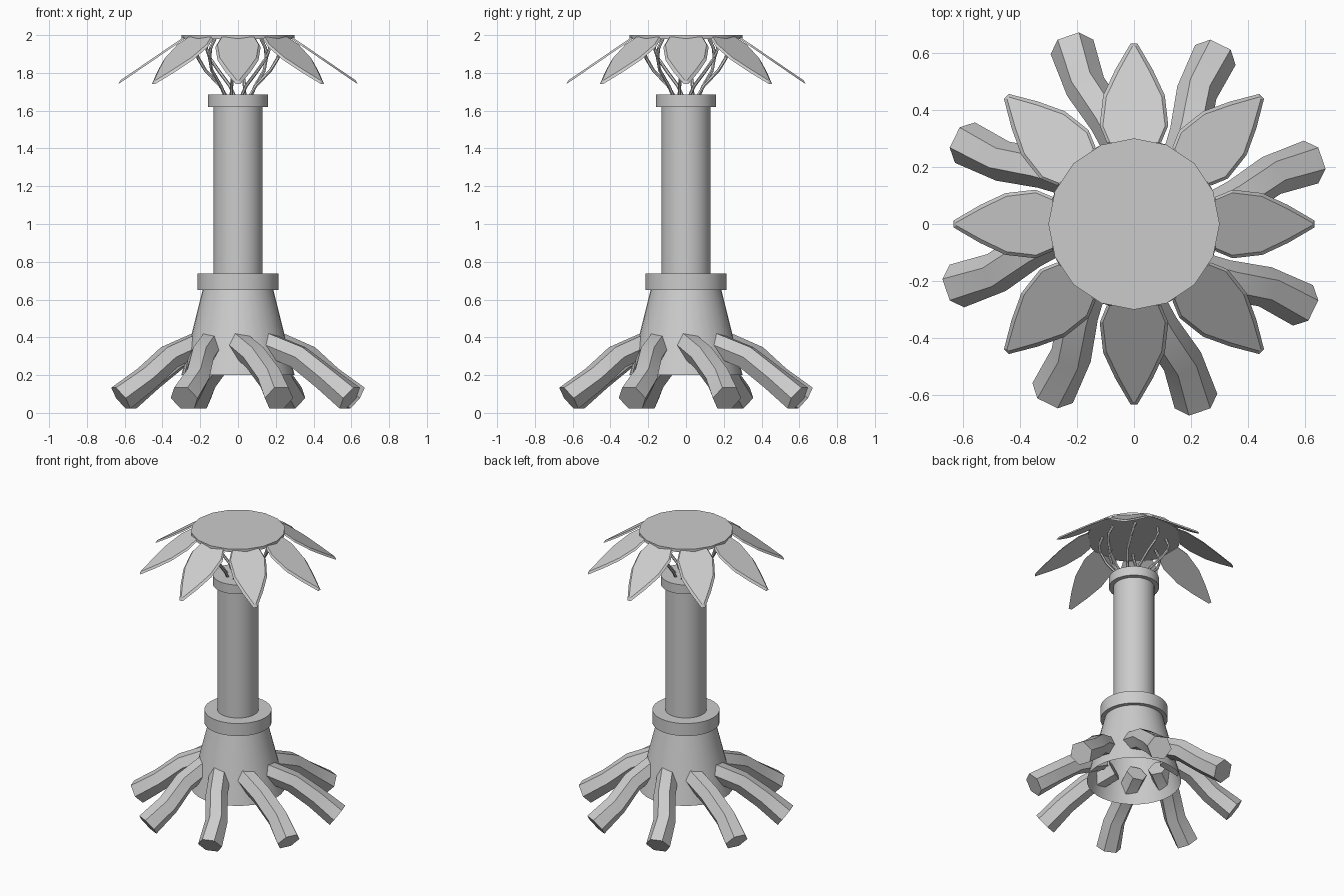
import bpy, bmesh, math
from mathutils import Vector, Matrix

if "Cube" in bpy.data.objects:
    bpy.data.objects.remove(bpy.data.objects["Cube"])

grey = bpy.data.materials.new("stone_grey")
grey.diffuse_color = (0.6, 0.6, 0.6, 1)
grey.use_nodes = True
grey.node_tree.nodes["Principled BSDF"].inputs["Base Color"].default_value = grey.diffuse_color


def finish(bm, name, smooth=True):
    bmesh.ops.recalc_face_normals(bm, faces=bm.faces)
    me = bpy.data.meshes.new(name)
    bm.to_mesh(me)
    bm.free()
    ob = bpy.data.objects.new(name, me)
    bpy.context.collection.objects.link(ob)
    me.materials.append(grey)
    if smooth:
        bpy.ops.object.select_all(action='DESELECT')
        ob.select_set(True)
        bpy.context.view_layer.objects.active = ob
        bpy.ops.object.shade_smooth_by_angle(angle=math.radians(30))
    return ob


def drum(name, r1, r2, z1, z2, sides=32, caps=True):
    bm = bmesh.new()
    bmesh.ops.create_cone(bm, cap_ends=caps, segments=sides, radius1=r1, radius2=r2,
                          depth=z2 - z1, matrix=Matrix.Translation((0, 0, (z1 + z2) / 2)))
    return finish(bm, name)


def tube(bm, path, radii, sides, turn):
    # sweep a polygon along a path, with flat end caps
    pts = [Vector(p) for p in path]
    rings = []
    for i, p in enumerate(pts):
        d = (pts[min(i + 1, len(pts) - 1)] - pts[max(i - 1, 0)]).normalized()
        side = d.cross(Vector((0, 0, 1))).normalized()
        up = side.cross(d)
        ring = []
        for k in range(sides):
            a = math.tau * k / sides
            ring.append(bm.verts.new(turn @ (p + (side * math.cos(a) + up * math.sin(a)) * radii[i])))
        rings.append(ring)
    for a, b in zip(rings, rings[1:]):
        for k in range(sides):
            n = (k + 1) % sides
            bm.faces.new((a[k], a[n], b[n], b[k]))
    bm.faces.new(rings[0])
    bm.faces.new(rings[-1])


def spin(k):
    return Matrix.Rotation(k * math.tau / 8, 3, 'Z')


# pedestal (open underneath), collars and column
drum("base_cone", 0.30, 0.185, 0.20, 0.66, caps=False)
drum("lower_collar", 0.214, 0.214, 0.65, 0.738)
drum("column", 0.131, 0.131, 0.70, 1.65)
drum("upper_collar", 0.16, 0.16, 1.62, 1.685)

# eight bent roots
root_path = [(0.14, 0.14, 0.37), (0.195, 0.32, 0.295), (0.22, 0.46, 0.185), (0.285, 0.592, 0.078)]
bm = bmesh.new()
for k in range(8):
    tube(bm, root_path, [0.068, 0.07, 0.072, 0.079], 6, spin(k))
finish(bm, "roots")

# eight thin swirling struts: radius, height, twist in degrees
strut = [(0.07, 1.675, -30), (0.10, 1.73, -20), (0.175, 1.815, -8),
         (0.212, 1.88, 0), (0.222, 1.93, 4), (0.20, 1.985, 8)]
strut_path = [(r * math.cos(math.radians(a)), r * math.sin(math.radians(a)), z) for r, z, a in strut]
bm = bmesh.new()
for k in range(8):
    tube(bm, strut_path, [0.009] * 6, 6, spin(k))
finish(bm, "struts")

# top disc
drum("top_disc", 0.30, 0.30, 1.98, 2.0, sides=16)

# eight drooping petals: distance out, half width
half = [(0.285, 0.095), (0.345, 0.12), (0.45, 0.108), (0.54, 0.066), (0.632, 0.012)]
outline = half + [(r, -w) for r, w in reversed(half)]
bm = bmesh.new()
for k in range(8):
    low, high = [], []
    for r, w in outline:
        z = 1.968 - (r - 0.30) * 0.683
        low.append(bm.verts.new(spin(k) @ Vector((r, w, z))))
        # chamfered upper face
        r2 = 0.285 + (r - 0.285) * 0.975
        z2 = 1.968 - (r2 - 0.30) * 0.683 + 0.013
        w2 = math.copysign(max(abs(w) - 0.011, 0.005), w)
        high.append(bm.verts.new(spin(k) @ Vector((r2, w2, z2))))
    bm.faces.new(low)
    bm.faces.new(high)
    for i in range(len(low)):
        n = (i + 1) % len(low)
        bm.faces.new((low[i], low[n], high[n], high[i]))
finish(bm, "petals", smooth=False)
